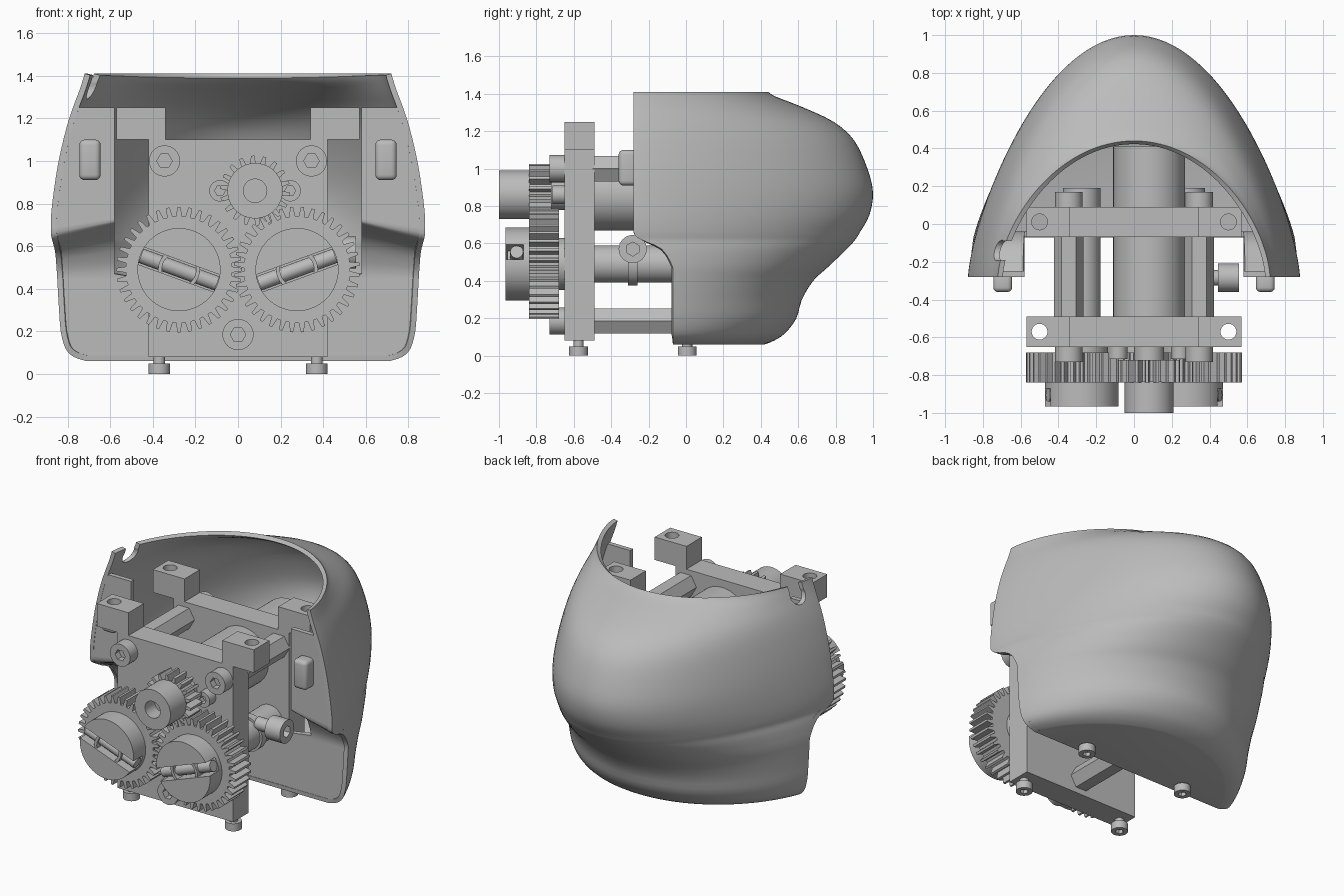
import bpy, bmesh
from math import sin, cos, acos, pi, radians
from mathutils import Matrix, Vector

cube = bpy.data.objects.get("Cube")
if cube:
    bpy.data.objects.remove(cube)

grey = bpy.data.materials.new("plain grey")
grey.use_nodes = True
tone = (0.5, 0.5, 0.5, 1)
grey.diffuse_color = tone
for node in grey.node_tree.nodes:
    if node.type == 'BSDF_PRINCIPLED':
        node.inputs["Base Color"].default_value = tone

# Local z of a prism is turned to one of these directions
FRONT = Matrix.Rotation(pi / 2, 4, 'X')
DOWN = Matrix.Rotation(pi, 4, 'X')
SIDE = Matrix.Rotation(pi / 2, 4, 'Y')


def add(name, bm):
    mesh = bpy.data.meshes.new(name)
    bm.to_mesh(mesh)
    bm.free()
    mesh.materials.append(grey)
    ob = bpy.data.objects.new(name, mesh)
    bpy.context.collection.objects.link(ob)
    return ob


def select(ob):
    bpy.ops.object.select_all(action='DESELECT')
    ob.select_set(True)
    bpy.context.view_layer.objects.active = ob


def smooth(ob, angle=35):
    select(ob)
    bpy.ops.object.shade_smooth_by_angle(angle=radians(angle))
    return ob


def modify(ob, kind, **settings):
    mod = ob.modifiers.new(kind, kind)
    for key, value in settings.items():
        setattr(mod, key, value)
    select(ob)
    bpy.ops.object.modifier_apply(modifier=mod.name)


def cut(ob, *cutters):
    for cutter in cutters:
        cutter.hide_render = True
        modify(ob, 'BOOLEAN', operation='DIFFERENCE', object=cutter, solver='EXACT')
        bpy.data.objects.remove(cutter)


def prism(name, points, depth, loc, turn=FRONT):
    bm = bmesh.new()
    face = bm.faces.new([bm.verts.new((x, y, 0)) for x, y in points])
    out = bmesh.ops.extrude_face_region(bm, geom=[face])
    bmesh.ops.translate(bm, vec=(0, 0, depth),
                        verts=[v for v in out["geom"] if isinstance(v, bmesh.types.BMVert)])
    bmesh.ops.recalc_face_normals(bm, faces=bm.faces)
    bm.transform(Matrix.Translation(loc) @ turn)
    return add(name, bm)


def ring(r, n=40):
    return [(r * cos(2 * pi * i / n), r * sin(2 * pi * i / n)) for i in range(n)]


def rect(w, h, angle=0):
    spin = Matrix.Rotation(angle, 2)
    return [spin @ Vector((x * w / 2, y * h / 2)) for x, y in ((-1, -1), (1, -1), (1, 1), (-1, 1))]


def rod(name, r, depth, loc, turn=FRONT, n=40):
    return smooth(prism(name, ring(r, n), depth, loc, turn))


def screw(name, r, depth, loc, turn=FRONT, shank=0.05):
    # Socket head starting at loc, with a short shank behind it
    head = prism(name, ring(r, 32), depth, loc, turn)
    top = Vector(loc) + turn.to_3x3() @ Vector((0, 0, depth * 0.5))
    cut(head, prism("socket", ring(r * 0.5, 6), depth, top, turn))
    smooth(head)
    start = Vector(loc) - turn.to_3x3() @ Vector((0, 0, shank))
    rod(name + "_shank", r * 0.55, shank + depth * 0.3, start, turn, 20)


def gear(name, teeth, root, tip, depth, loc, phase):
    pts = []
    for i in range(teeth):
        for offset, r in ((-0.32, root), (-0.14, tip), (0.14, tip), (0.32, root)):
            a = phase + 2 * pi * (i + offset) / teeth
            pts.append((r * cos(a), r * sin(a)))
    return prism(name, pts, depth, loc)


# Cover sections: height, half width at front edge, back reach, front edge, roundness
keys = [
    (1.41, .72, .44, -.28, 1.25), (1.385, .727, .48, -.28, 1.27),
    (1.33, .745, .62, -.28, 1.35), (1.25, .775, .79, -.28, 1.4),
    (1.15, .807, .90, -.28, 1.45), (1.0, .842, .97, -.28, 1.47),
    (.87, .863, 1.0, -.28, 1.47), (.75, .877, .98, -.28, 1.46),
    (.66, .878, .93, -.28, 1.42), (.62, .87, .905, -.24, 1.4),
    (.57, .858, .86, -.13, 1.33), (.47, .85, .755, -.07, 1.22),
    (.4, .846, .68, -.07, 1.17), (.3, .84, .62, -.07, 1.15),
    (.2, .832, .59, -.07, 1.15), (.12, .81, .53, -.07, 1.15),
    (.08, .77, .47, -.07, 1.15), (.06, .71, .42, -.07, 1.15)]


def blend(rows, steps=3):
    ext = [rows[0]] + rows + [rows[-1]]
    out = []
    for p, q, r, s in zip(ext, ext[1:], ext[2:], ext[3:]):
        for k in range(steps):
            t = k / steps
            out.append([(2*b + (c-a)*t + (2*a - 5*b + 4*c - d)*t*t + (3*b - a - 3*c + d)*t**3) / 2
                        for a, b, c, d in zip(p, q, r, s)])
    return out + [list(rows[-1])]


rows = blend(keys)
for row in rows:
    row[3] = max(-.28, min(-.07, row[3]))

# Curved back cover
bm = bmesh.new()
grid = []
COLS = 64
for z, a, b, front, power in rows:
    end = acos(((front + .28) / (b + .28)) ** (1 / power)) if front > -.28 else pi / 2
    line = []
    for j in range(COLS + 1):
        t = end * (2 * j / COLS - 1)
        y = -.28 + (b + .28) * max(cos(t), 0) ** power
        line.append(bm.verts.new((a * sin(t) / sin(end), y, z)))
    grid.append(line)
for up, low in zip(grid, grid[1:]):
    for j in range(COLS):
        bm.faces.new((up[j], up[j + 1], low[j + 1], low[j]))
bm.faces.new(grid[-1])
cover = add("back_cover", bm)
modify(cover, 'SOLIDIFY', thickness=.027, offset=-1)
cut(cover, prism("notch", ring(.055, 24), .3, (-.85, -.14, 1.345), SIDE),
    prism("notch_mouth", rect(.2, .1), .3, (-.85, -.14, 1.44), SIDE))
smooth(cover)

# Front webs of the cover, one per side, with a clip on each
for side, label in ((1, "left"), (-1, "right")):
    bm = bmesh.new()
    pairs = []
    for z, a, b, front, power in rows:
        if z < 1.251:
            inner = .58 if z > .46 else .42
            lift = .08 * max(0, 1 - abs(z - .62) / .15)
            pairs.append([bm.verts.new((side * inner, front, z + lift)),
                          bm.verts.new((side * (a - .012), front, z))])
    for (i0, o0), (i1, o1) in zip(pairs, pairs[1:]):
        quad = (i0, i1, o1, o0)
        bm.faces.new(quad if side > 0 else quad[::-1])
    web = add(label + "_cover_web", bm)
    modify(web, 'SOLIDIFY', thickness=.03, offset=-1)
    smooth(web)
    clip = prism(label + "_clip", rect(.1, .19), .1, (side * .695, -.26, 1.005))
    modify(clip, 'BEVEL', width=.025, segments=4)
    smooth(clip)

# Two frame plates with raised posts
half = [(.42, .08), (.42, 1.1), (.57, 1.1), (.57, 1.25), (.34, 1.25), (.34, 1.1)]
outline = half + [(-x, z) for x, z in reversed(half)]
for label, back in (("front", -.49), ("back", .091)):
    plate = prism(label + "_plate", outline, .16, (0, back, 0))
    cut(plate, *[prism("hole", ring(.042, 24), .4, (x, back - .08, 1.4), DOWN) for x in (-.5, .5)])
    smooth(plate)
    for x in (-.37, .37):
        screw(label + "_foot_screw", .05, .05, (x, back - .085, .05), DOWN, .06)

# Hexagonal spacers between plates, with screws at both ends
for x, z in ((-.345, 1.0), (.345, 1.0), (0, .185)):
    prism("spacer", ring(.078, 6), .44, (x, -.06, z))
    screw("front_spacer_screw", .073, .085, (x, -.645, z))
    rod("back_spacer_screw", .073, .09, (x, .17, z))

# Motor with its fixing screws and pinion
rod("motor", .19, .91, (.08, .41, .86), n=56)
for x in (-.085, .245):
    screw("motor_screw", .05, .07, (x, -.645, .86))
gear("pinion", 18, .12, .165, .12, (.08, -.72, .86), radians(294))
rod("pinion_neck", .08, .1, (.08, -.63, .86))
pinion_hub = prism("pinion_hub", ring(.13, 48), .165, (.08, -.835, .86))
cut(pinion_hub, prism("bore", ring(.055), .3, (.08, -.9, .86)))
smooth(pinion_hub)

# Driven gears: axle, gear, slotted hub, sleeve and cross pin
for side, label in ((1, "left"), (-1, "right")):
    x, z, tilt = side * .277, .49, side * radians(20)
    rod(label + "_axle", .1, .87, (x, .19, z))
    rod(label + "_bearing", .14, .06, (x, -.63, z))
    gear(label + "_gear", 36, .25, .295, .16, (x, -.68, z), radians(5) if side > 0 else 0)
    hub = prism(label + "_hub", ring(.195, 56), .13, (x, -.835, z))
    cut(hub, prism("slot", rect(.5, .085, tilt), .2, (x, -.87, z)))
    smooth(hub)
    sleeve = prism(label + "_sleeve", ring(.098), .12, (x, -.835, z))
    cut(sleeve, prism("bore", ring(.08), .3, (x, -.87, z)))
    smooth(sleeve)
    start = Vector((x, -.905, z)) - Vector((cos(tilt), 0, sin(tilt))) * .19
    rod(label + "_cross_pin", .035, .38, start, Matrix.Rotation(-tilt, 4, 'Y') @ SIDE, 20)

# Thin collar on the left axle with its clamp screw
rod("axle_collar", .115, .05, (.277, -.26, .49))
screw("clamp_screw", .075, .11, (.445, -.285, .57), SIDE, .1)
